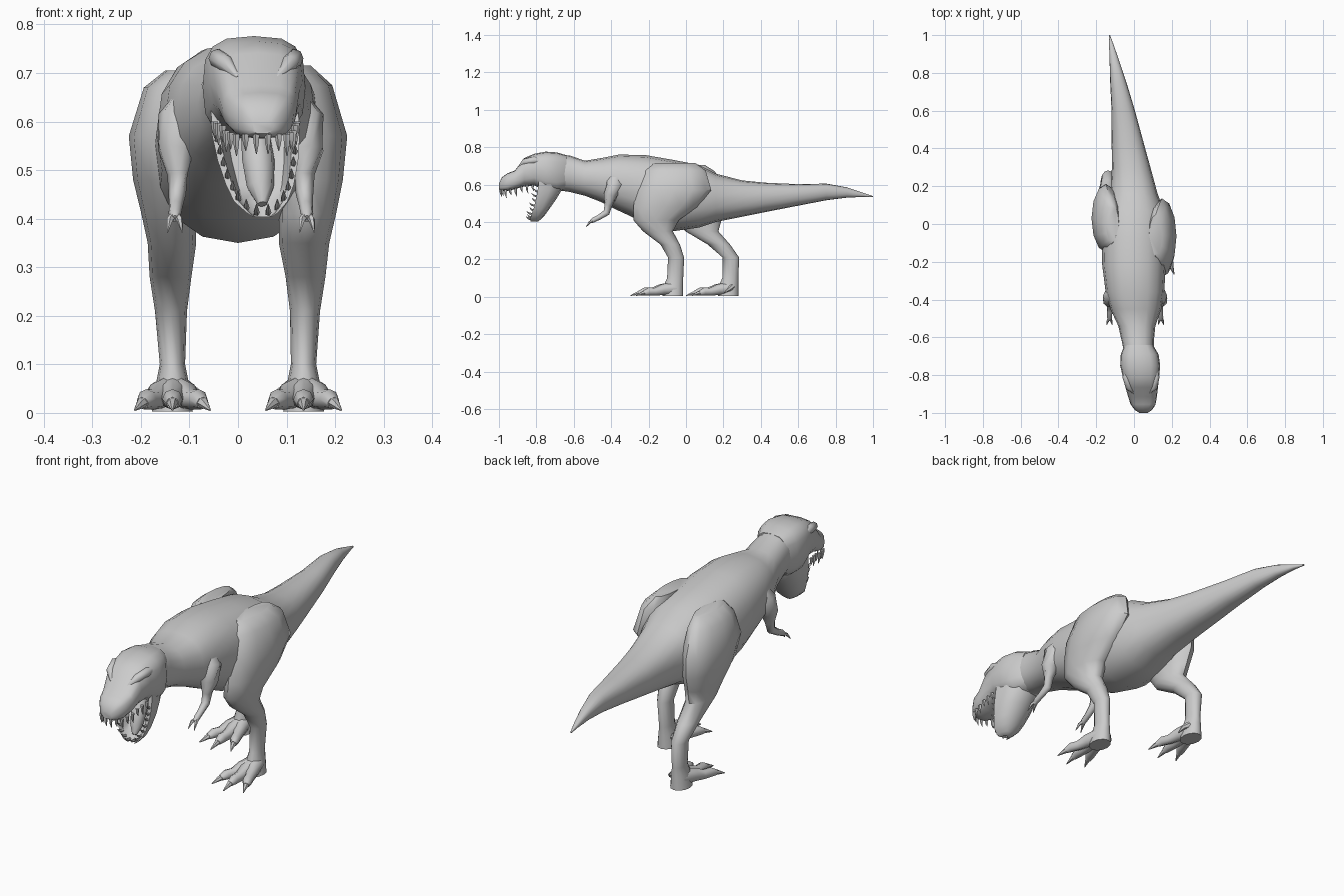
import bpy, bmesh, math
from mathutils import Vector


def make(name, lofts, angle=50):
    """Mesh object from one or more closed lofts (lists of vertex rings)."""
    bm = bmesh.new()
    for rings in lofts:
        vs = [[bm.verts.new(p) for p in r] for r in rings]
        n = len(vs[0])
        for a, b in zip(vs, vs[1:]):
            for i in range(n):
                j = (i + 1) % n
                bm.faces.new((a[i], a[j], b[j], b[i]))
        bm.faces.new(vs[0][::-1])
        bm.faces.new(vs[-1])
    bmesh.ops.recalc_face_normals(bm, faces=bm.faces[:])
    me = bpy.data.meshes.new(name)
    bm.to_mesh(me)
    bm.free()
    ob = bpy.data.objects.new(name, me)
    bpy.context.collection.objects.link(ob)
    bpy.ops.object.select_all(action='DESELECT')
    ob.select_set(True)
    bpy.context.view_layer.objects.active = ob
    bpy.ops.object.shade_smooth_by_angle(angle=math.radians(angle))
    return ob


def sgnpow(v, p):
    return math.copysign(abs(v) ** p, v)


def upright(y, cx, top, bot, hw, p=0.85, n=16):
    """Cross-section across the body (in x and z), fuller on top."""
    cz, hz, ring = (top + bot) / 2, (top - bot) / 2, []
    for i in range(n):
        a = 2 * math.pi * i / n
        q = p if math.sin(a) > 0 else 0.95 * p + 0.08
        ring.append((cx + hw * sgnpow(math.cos(a), q), y, cz + hz * sgnpow(math.sin(a), q)))
    return ring


def flat(z, x, y, rx, ry, n=12):
    return [(x + rx * math.cos(2 * math.pi * i / n), y + ry * math.sin(2 * math.pi * i / n), z)
            for i in range(n)]


def tube(path, n=8):
    """Round tapering limb through (x, y, z, radius) points."""
    pts, rings = [Vector(p[:3]) for p in path], []
    for i, p in enumerate(pts):
        d = pts[min(i + 1, len(pts) - 1)] - pts[max(i - 1, 0)]
        q = d.to_track_quat('Z', 'Y')
        rings.append([p + q @ Vector((math.cos(2 * math.pi * k / n), math.sin(2 * math.pi * k / n), 0)) * path[i][3]
                      for k in range(n)])
    return rings


# Trunk from neck to tail tip: y, centre x, top, bottom, half width
trunk = [(-.72, .03, .765, .575, .075), (-.62, .02, .755, .56, .085), (-.54, .015, .727, .54, .098),
         (-.45, .01, .742, .505, .135), (-.36, .005, .76, .46, .155), (-.22, 0, .758, .395, .168),
         (-.07, 0, .732, .35, .172), (.07, 0, .705, .37, .16), (.16, 0, .658, .40, .125),
         (.3, -.015, .622, .428, .102), (.42, -.032, .61, .452, .086), (.6, -.057, .602, .487, .062),
         (.75, -.083, .605, .516, .043), (.86, -.103, .585, .53, .026), (.95, -.12, .555, .534, .012),
         (1.0, -.13, .538, .532, .003)]
make("body_and_tail", [[upright(*s) for s in trunk]])

# Skull and snout
skull = [(-.64, .025, .757, .575, .075), (-.69, .03, .772, .56, .1), (-.75, .033, .776, .565, .106),
         (-.81, .037, .765, .595, .096), (-.865, .041, .742, .59, .086), (-.915, .045, .675, .575, .076),
         (-.955, .048, .66, .565, .066), (-.985, .05, .638, .566, .045), (-1.0, .05, .605, .575, .022)]
make("upper_head", [[upright(*s, p=0.65) for s in skull]])

# Brow ridges
make("brow_ridges", [tube([(.04 + s * .04, -.895, .69, .006), (.04 + s * .066, -.865, .72, .018),
                           (.037 + s * .078, -.81, .73, .02), (.035 + s * .08, -.75, .72, .006)])
                     for s in (-1, 1)])

# Hanging lower jaw with a hollow trough: z, centre x, front y, back y, half width
profile = [(-1, 0), (-.95, .5), (-.6, .92), (0, 1), (.6, .92), (.95, .5),
           (1, 0), (.82, 0), (.65, .5), (0, .62), (-.65, .5), (-.82, 0)]
jaw = [(.63, .034, -.785, -.65, .09), (.57, .037, -.793, -.665, .09), (.52, .041, -.803, -.695, .083),
       (.47, .045, -.815, -.73, .07), (.435, .047, -.828, -.755, .055), (.412, .05, -.834, -.778, .032)]
rings = [[(cx + u * hw, f + v * (b - f), z) for u, v in profile] for z, cx, f, b, hw in jaw]
cap = [[(.05 + u * .018, -.83 + v * .04, .403) for u, v in profile]]
make("lower_jaw", [rings + cap])

# Teeth: upper row around the snout, lower row along the jaw rim
teeth = []
rim = [(-.82, .037, .085, .6), (-.85, .04, .08, .597), (-.88, .043, .074, .592), (-.91, .045, .069, .582),
       (-.94, .047, .062, .577), (-.965, .049, .052, .574), (-.982, .05, .034, .574), (-.99, .05, .012, .578)]
for i, (y, cx, w, z) in enumerate(rim):
    ln = .045 if i % 2 else .034
    for s in (-1, 1):
        x = cx + s * w
        teeth.append(tube([(x, y, z, .008), (x, y, z - ln * .5, .006), (x, y + .006, z - ln, .001)], 5))
low = [(.56, .037, -.793, .08), (.535, .04, -.797, .077), (.51, .042, -.803, .072), (.485, .044, -.81, .066),
       (.46, .046, -.816, .057), (.44, .047, -.824, .047), (.422, .049, -.828, .032), (.412, .05, -.828, .012)]
for i, (z, cx, y, w) in enumerate(low):
    ln = .036 if i % 2 else .026
    for s in (-1, 1):
        x = cx + s * w
        teeth.append(tube([(x, y + .008, z, .007), (x, y - ln * .4, z + .006, .005), (x, y - ln * .8, z + .018, .001)], 5))
make("teeth", teeth)

# Tongue
make("tongue", [tube([(.035, -.73, .58, .03), (.042, -.76, .52, .034), (.046, -.785, .465, .028), (.05, -.805, .43, .01)])])

# Legs: z, x, half width, then centre y and half depth
right = [(.715, .115, .035, -.06, .11), (.675, .134, .06, -.06, .165), (.57, .148, .077, -.065, .2),
         (.48, .149, .067, -.11, .172), (.41, .143, .059, -.16, .122), (.35, .136, .052, -.15, .08),
         (.28, .139, .041, -.085, .052), (.21, .138, .031, -.053, .043), (.1, .135, .026, -.058, .043),
         (.06, .135, .034, -.067, .052), (.003, .135, .042, -.07, .055)]
left = [(.705, .115, .035, .0, .1), (.67, .134, .06, .015, .14), (.57, .148, .077, .03, .18),
        (.48, .149, .067, .05, .162), (.41, .143, .056, .07, .12), (.35, .136, .05, .085, .088),
        (.28, .139, .043, .175, .06), (.21, .138, .033, .24, .044), (.1, .135, .026, .237, .043),
        (.06, .135, .034, .228, .052), (.003, .135, .042, .225, .055)]
for side, sg, leg, fy in (("right", 1, right, 0), ("left", -1, left, .297)):
    make(side + "_leg", [[flat(z, sg * x, y, rx, ry) for z, x, rx, y, ry in leg]])
    # Three splayed toes, each ending in a claw, and a small inner toe
    toes = []
    cx = sg * .135
    for dx, ty in ((-.062, -.225), (0, -.25), (.062, -.225)):
        def at(t, z, r):
            return (cx + dx * t, fy - .06 + (ty + .06) * t, z, r)
        toes.append(tube([at(0, .045, .036), at(.4, .038, .029), at(.65, .027, .021), at(.85, .028, .021), at(1, .02, .013)]))
        toes.append(tube([at(.92, .024, .014), at(1.06, .018, .01), at(1.25, .006, .002)], 6))
    toes.append(tube([(cx - sg * .025, fy - .05, .055, .015), (cx - sg * .048, fy - .065, .04, .011),
                      (cx - sg * .055, fy - .09, .022, .002)], 6))
    ob = make(side + "_toes", toes)
    for v in ob.data.vertices:
        v.co.z = max(v.co.z, 0)

# Small arms with two claws
for side, sg, ox in (("right", 1, .012), ("left", -1, 0)):
    def ap(x, y, z, r):
        return (ox + sg * x, y, z, r)
    parts = [tube([ap(.085, -.37, .66, .035), ap(.115, -.385, .6, .052), ap(.128, -.405, .54, .038),
                   ap(.125, -.415, .49, .021), ap(.125, -.425, .45, .018), ap(.128, -.465, .425, .014),
                   ap(.13, -.495, .41, .013), ap(.13, -.51, .4, .008)], 8)]
    for d in (-1, 1):
        parts.append(tube([ap(.13, -.49, .41, .009), ap(.13 + d * .01, -.515, .398, .007),
                           ap(.13 + d * .015, -.535, .372, .001)], 5))
    make(side + "_arm", parts)
